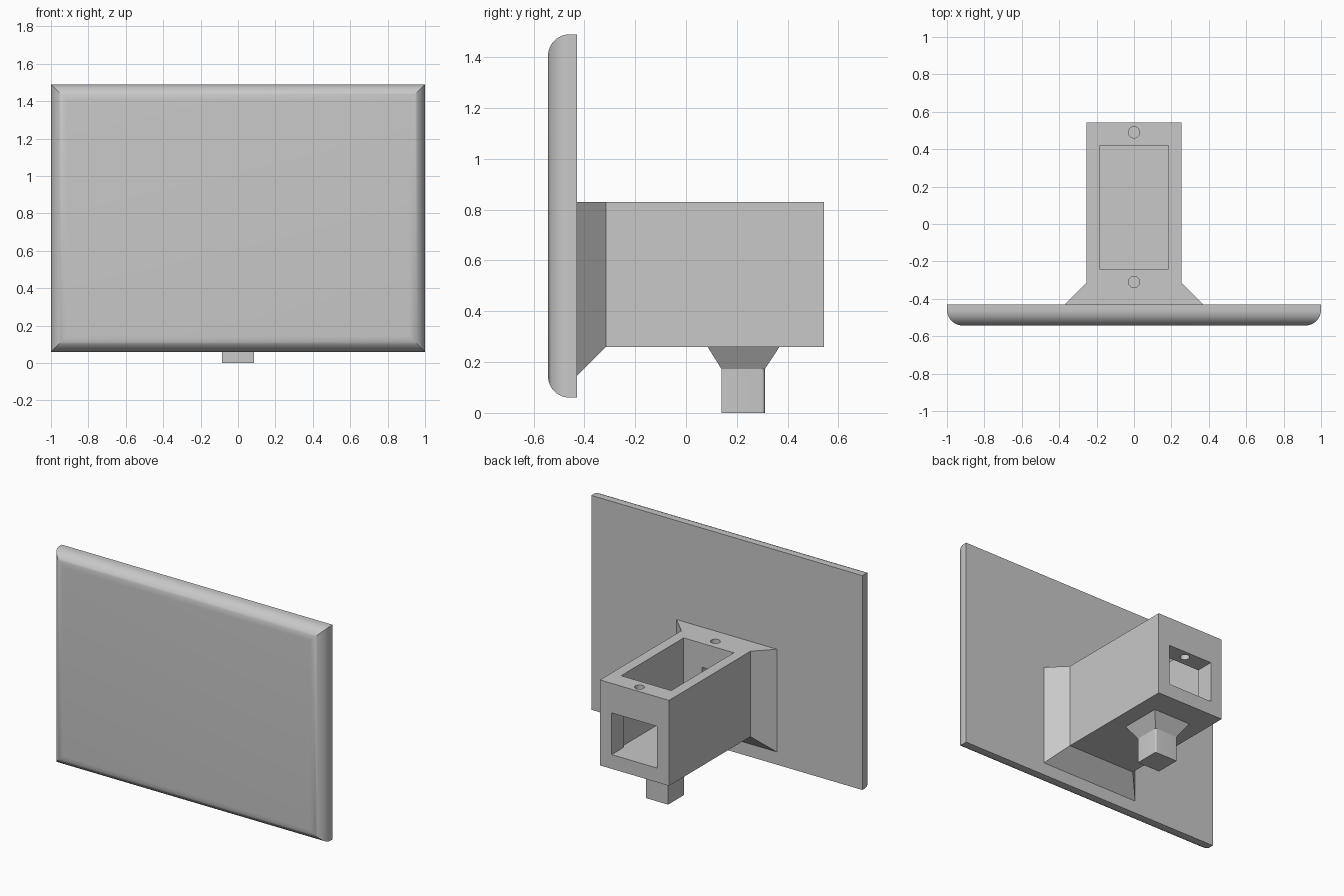
import bpy
import bmesh
import math
from mathutils import Vector

if "Cube" in bpy.data.objects:
    bpy.data.objects.remove(bpy.data.objects["Cube"], do_unlink=True)

grey = bpy.data.materials.new("plain grey")
grey.use_nodes = True
grey.diffuse_color = (0.58, 0.58, 0.58, 1)
grey.node_tree.nodes["Principled BSDF"].inputs["Base Color"].default_value = (0.58, 0.58, 0.58, 1)


def finish(name, bm):
    bmesh.ops.recalc_face_normals(bm, faces=bm.faces)
    mesh = bpy.data.meshes.new(name)
    bm.to_mesh(mesh)
    bm.free()
    mesh.materials.append(grey)
    obj = bpy.data.objects.new(name, mesh)
    bpy.context.collection.objects.link(obj)
    return obj


def loft(name, rings):
    """Solid skinned through rings of equal point count, capped at both ends."""
    bm = bmesh.new()
    loops = [[bm.verts.new(p) for p in ring] for ring in rings]
    count = len(loops[0])
    for a, b in zip(loops, loops[1:]):
        for i in range(count):
            j = (i + 1) % count
            bm.faces.new((a[i], a[j], b[j], b[i]))
    bm.faces.new(loops[0])
    bm.faces.new(loops[-1])
    return finish(name, bm)


def ring_xz(half, bottom, top, y):
    return [(-half, y, bottom), (half, y, bottom), (half, y, top), (-half, y, top)]


def ring_xy(half, front, back, z):
    return [(-half, front, z), (half, front, z), (half, back, z), (-half, back, z)]


def screw_hole(name, y, bottom, top, radius=0.03):
    bm = bmesh.new()
    bmesh.ops.create_cone(bm, cap_ends=True, segments=32, radius1=radius,
                          radius2=radius, depth=top - bottom)
    bmesh.ops.translate(bm, verts=bm.verts, vec=Vector((0, y, (top + bottom) / 2)))
    return finish(name, bm)


def cut(obj, cutters):
    for cutter in cutters:
        cutter.hide_render = True
        mod = obj.modifiers.new("cut", "BOOLEAN")
        mod.operation = "DIFFERENCE"
        mod.solver = "EXACT"
        mod.object = cutter
    depsgraph = bpy.context.evaluated_depsgraph_get()
    result = bpy.data.meshes.new_from_object(obj.evaluated_get(depsgraph))
    obj.modifiers.clear()
    obj.data = result
    for cutter in cutters:
        bpy.data.objects.remove(cutter, do_unlink=True)


def smooth(obj):
    bpy.ops.object.select_all(action="DESELECT")
    obj.select_set(True)
    bpy.context.view_layer.objects.active = obj
    bpy.ops.object.shade_smooth_by_angle(angle=math.radians(30))


# Front panel: flat back, quarter-round front edges mitred at the corners
PANEL_BACK, PANEL_FRONT, ROUND = -0.43, -0.543, 0.085
rings = [ring_xz(1, 0.06, 1.49, PANEL_BACK)]
for step in range(13):
    angle = math.pi / 2 * step / 12
    inset = ROUND * (1 - math.cos(angle))
    y = PANEL_FRONT + ROUND * (1 - math.sin(angle))
    rings.append(ring_xz(1 - inset, 0.06 + inset, 1.49 - inset, y))
panel = loft("front_panel", rings)
smooth(panel)

# Housing: box that flares at the sides and below where it meets the panel
TOP, BASE, FLOOR = 0.83, 0.26, 0.355
housing = loft("housing", [
    ring_xz(0.37, 0.145, TOP, PANEL_BACK),
    ring_xz(0.255, BASE, TOP, -0.315),
    ring_xz(0.255, BASE, TOP, 0.543),
])

# Open bay, rear window, recess in the front wall and two screw holes
cut(housing, [
    loft("bay_cutter", [ring_xy(0.185, -0.24, 0.42, FLOOR), ring_xy(0.185, -0.24, 0.42, 1)]),
    loft("window_cutter", [ring_xz(0.168, FLOOR, 0.633, 0.4), ring_xz(0.168, FLOOR, 0.633, 0.6)]),
    loft("recess_cutter", [ring_xz(0.05, 0.55, 0.67, -0.35), ring_xz(0.05, 0.55, 0.67, -0.2)]),
    screw_hole("rear_hole_cutter", 0.49, 0.6, 0.9),
    screw_hole("front_hole_cutter", -0.31, 0.5, 0.9),
])
smooth(housing)

# Stem under the housing, with a tapered collar and one softened rear edge
loft("stem_collar", [ring_xy(0.085, 0.14, 0.31, 0.172), ring_xy(0.14, 0.085, 0.368, BASE)])


def stem_ring(z):
    soft = 0.012
    arc = [(0.085 - soft + soft * math.cos(a), 0.31 - soft + soft * math.sin(a), z)
           for a in (math.pi / 2 * i / 5 for i in range(6))]
    return [(-0.085, 0.14, z), (0.085, 0.14, z)] + arc + [(-0.085, 0.31, z)]


smooth(loft("stem", [stem_ring(0), stem_ring(0.172)]))
